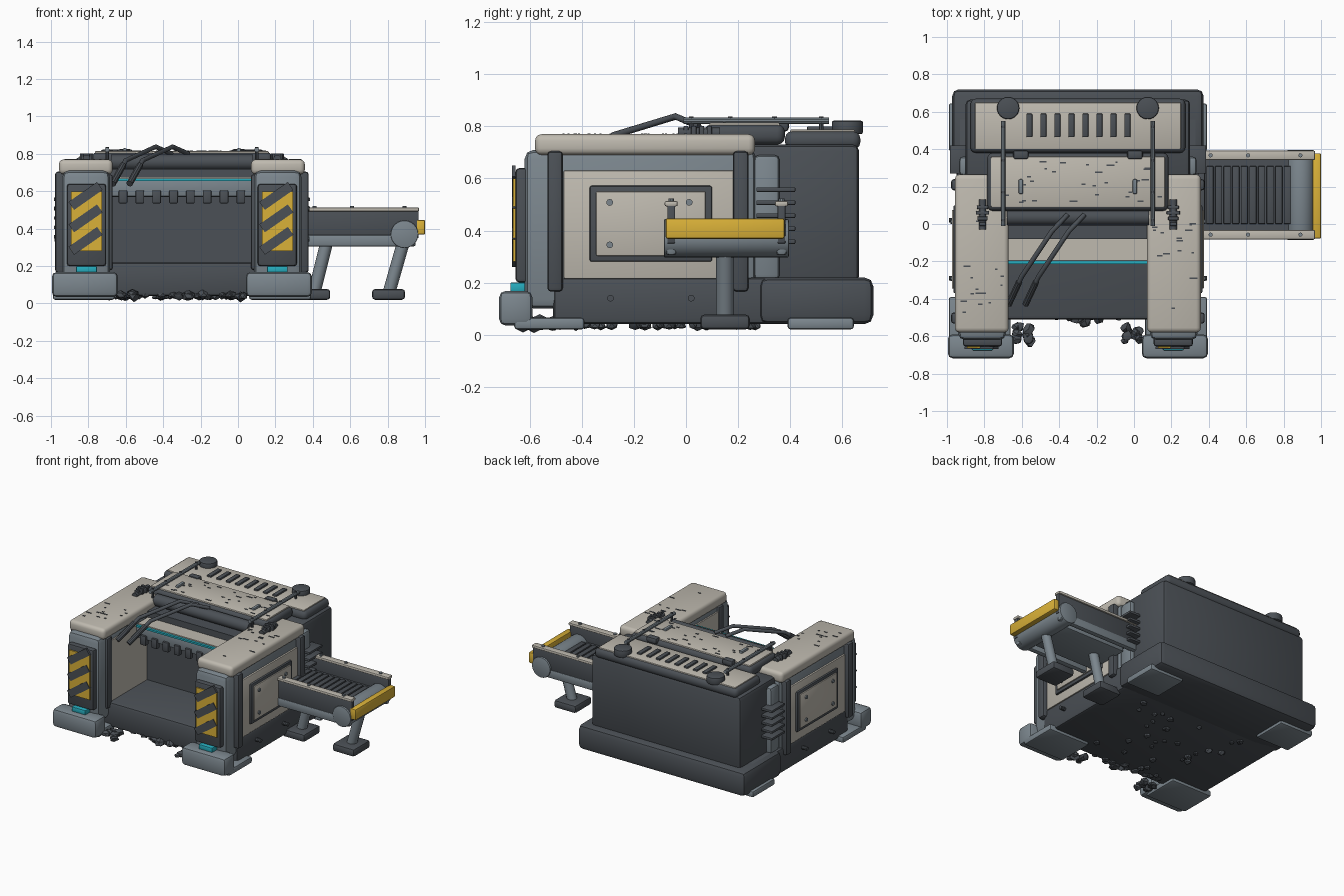
import bpy, bmesh, math, random
from mathutils import Vector, Matrix

if "Cube" in bpy.data.objects:
    bpy.data.objects.remove(bpy.data.objects["Cube"])

random.seed(4)
CX = -0.30  # centre line of the main body


def mat(name, c):
    m = bpy.data.materials.new(name)
    m.diffuse_color = (*c, 1)
    m.use_nodes = True
    m.node_tree.nodes["Principled BSDF"].inputs["Base Color"].default_value = m.diffuse_color
    return m


DARK = mat("dark_metal", (0.07, 0.08, 0.092))
GREY = mat("grey_metal", (0.2, 0.24, 0.27))
BEIGE = mat("beige_paint", (0.52, 0.49, 0.43))
YELLOW = mat("yellow_paint", (0.7, 0.44, 0.04))
CYAN = mat("cyan_light", (0.02, 0.42, 0.52))


def finish(bm, name, m):
    me = bpy.data.meshes.new(name)
    bm.to_mesh(me)
    bm.free()
    ob = bpy.data.objects.new(name, me)
    bpy.context.collection.objects.link(ob)
    me.materials.append(m)
    bpy.context.view_layer.objects.active = ob
    ob.select_set(True)
    bpy.ops.object.shade_smooth_by_angle(angle=math.radians(35))
    ob.select_set(False)
    return ob


def box(name, x, y, z, m, bevel=0.0, seg=2, rot=None):
    """Box from (min, max) ranges, with rounded edges and optional turn about its centre."""
    bm = bmesh.new()
    bmesh.ops.create_cube(bm, size=1)
    bmesh.ops.scale(bm, verts=bm.verts, vec=(x[1] - x[0], y[1] - y[0], z[1] - z[0]))
    if bevel:
        bmesh.ops.bevel(bm, geom=bm.edges[:], offset=bevel, segments=seg, profile=0.5, affect='EDGES')
    if rot:
        bmesh.ops.rotate(bm, verts=bm.verts, matrix=Matrix.Rotation(rot[0], 3, rot[1]))
    bmesh.ops.translate(bm, verts=bm.verts, vec=(sum(x) / 2, sum(y) / 2, sum(z) / 2))
    return finish(bm, name, m)


def rod(name, a, b, r, m, sides=16, bevel=0.0):
    """Cylinder between two points."""
    a, b = Vector(a), Vector(b)
    bm = bmesh.new()
    bmesh.ops.create_cone(bm, cap_ends=True, segments=sides, radius1=r, radius2=r, depth=(b - a).length)
    if bevel:
        rim = [e for e in bm.edges if abs(e.verts[0].co.z - e.verts[1].co.z) < 1e-5]
        bmesh.ops.bevel(bm, geom=rim, offset=bevel, segments=2, profile=0.5, affect='EDGES')
    q = (b - a).to_track_quat('Z', 'Y')
    bm.transform(Matrix.Translation((a + b) / 2) @ q.to_matrix().to_4x4())
    return finish(bm, name, m)


def around(c, h):
    return (c - h, c + h)


def side(s, a, b):
    """x range measured outward from the centre line on side s."""
    return tuple(sorted((CX + s * a, CX + s * b)))


# base slab and rear housing
box("base_slab", around(CX, 0.65), (-0.51, 0.58), (0.04, 0.22), DARK, 0.02)
box("rear_bumper_base", around(CX, 0.672), (0.28, 0.72), (0.04, 0.22), DARK, 0.035)
box("rear_housing", around(CX, 0.6), (0.24, 0.665), (0.2, 0.73), DARK, 0.025)
box("bay_back_wall", around(CX, 0.4), (-0.08, 0.3), (0.2, 0.72), DARK)

# front opening: lintel, hanging teeth, light strip, roof roller
box("lintel", around(CX, 0.39), (-0.2, -0.04), (0.57, 0.665), GREY, 0.012)
box("lintel_top_panel", around(CX, 0.37), (-0.195, -0.045), (0.66, 0.675), BEIGE)
box("lintel_light", around(CX, 0.37), (-0.215, -0.197), (0.655, 0.668), CYAN)
rod("roof_front_bar", (-0.68, 0.035, 0.755), (0.08, 0.035, 0.755), 0.042, DARK)
box("lintel_rear_edge", around(CX, 0.385), (-0.06, 0.0), (0.65, 0.71), DARK, 0.01)
for i in range(8):
    x = -0.615 + i * 0.09
    box("hanging_tooth", around(x, 0.023), (-0.215, -0.18), (0.535, 0.605), DARK, 0.006)

# roof slabs with painted panels
box("roof_mid_slab", around(CX, 0.485), (0.07, 0.38), (0.73, 0.808), DARK, 0.03, 3)
box("roof_mid_panel", around(CX, 0.465), (0.09, 0.36), (0.795, 0.815), BEIGE, 0.006)
box("roof_rear_slab", around(CX, 0.575), (0.38, 0.67), (0.71, 0.782), DARK, 0.03, 3)
box("roof_rear_panel", around(CX, 0.55), (0.4, 0.65), (0.77, 0.788), BEIGE, 0.006)
for i in range(8):
    box("roof_vent_slot", around(-0.56 + i * 0.075, 0.016), (0.465, 0.59), (0.78, 0.8), DARK, 0.004)

# paired parts of the body
for s in (-1, 1):
    xc = CX + s * 0.51
    # tower body and cap
    box("tower_body", side(s, 0.385, 0.64), (-0.62, 0.27), (0.1, 0.71), GREY, 0.035, 2)
    box("tower_cap", side(s, 0.37, 0.657), (-0.58, 0.265), (0.69, 0.77), BEIGE, 0.025, 3)
    box("tower_inner_panel", side(s, 0.375, 0.40), (-0.48, -0.08), (0.21, 0.66), BEIGE)
    box("tower_inner_pillar", side(s, 0.37, 0.42), (-0.54, -0.48), (0.18, 0.69), DARK, 0.012)
    box("tower_side_panel", side(s, 0.6, 0.652), (-0.47, 0.2), (0.215, 0.63), BEIGE, 0.005)
    for y in (-0.503, 0.21):
        box("tower_side_pillar", side(s, 0.61, 0.678), around(y, 0.03), (0.165, 0.705), DARK, 0.015)
    # bolted access plate
    box("access_frame", side(s, 0.64, 0.666), (-0.37, 0.1), (0.28, 0.572), DARK, 0.008)
    box("access_plate", side(s, 0.65, 0.674), (-0.345, 0.075), (0.303, 0.55), BEIGE, 0.005)
    for y in (-0.293, 0.012):
        for z in (0.345, 0.508):
            rod("access_bolt", (CX + s * 0.665, y, z), (CX + s * 0.682, y, z), 0.013, GREY, 10)
    # hazard panel and status light
    box("hazard_backing", around(xc, 0.105), (-0.655, -0.6), (0.2, 0.64), DARK, 0.015)
    box("hazard_panel", around(xc, 0.083), (-0.664, -0.64), (0.28, 0.6), YELLOW)
    for z in (0.575, 0.455, 0.335):
        box("hazard_stripe", around(xc - 0.005, 0.093), (-0.669, -0.655), around(z, 0.026), DARK,
            rot=(math.radians(-35), 'Y'))
    box("status_light", around(xc, 0.055), (-0.675, -0.6), (0.165, 0.2), CYAN, 0.005)
    # feet
    fx = side(s, 0.342, 0.695)
    box("front_foot", fx, (-0.718, -0.59), (0.035, 0.168), GREY, 0.025)
    box("front_foot_pad", side(s, 0.36, 0.69), (-0.66, -0.39), (0.02, 0.065), GREY, 0.012)
    box("rear_foot_pad", side(s, 0.42, 0.69), (0.39, 0.645), (0.02, 0.065), GREY, 0.012)
    # side cooling vents
    box("vent_column", side(s, 0.56, 0.635), (0.26, 0.36), (0.21, 0.69), GREY, 0.02)
    for i in range(5):
        z = 0.357 + i * 0.05
        box("side_vent_fin", side(s, 0.59, 0.685), (0.27, 0.42), around(z, 0.009), DARK, 0.004)
    for y in (-0.29, 0.02):
        rod("base_bolt", (CX + s * 0.64, y, 0.14), (CX + s * 0.69, y, 0.14), 0.013, DARK, 10)
    # tower roof fitting
    rod("roof_coupling", (xc, -0.03, 0.775), (xc, 0.13, 0.775), 0.02, DARK, 12)
    for i, r in enumerate((0.018, 0.028, 0.036, 0.03)):
        y = 0.0 + i * 0.03
        box("coupling_ring", around(xc, r), around(y, 0.01), (0.755, 0.802), DARK, 0.005)
    # roof rails, end discs, latches and grips
    x = CX + s * 0.4
    rod("roof_rail", (x, -0.01, 0.822), (x, 0.55, 0.822), 0.013, GREY, 10)
    for y in (0.02, 0.17, 0.34, 0.52):
        rod("rail_post", (x, y, 0.76), (x, y, 0.838), 0.009, DARK, 8)
    x = CX + s * 0.373
    rod("roof_disc", (x, 0.62, 0.77), (x, 0.62, 0.822), 0.06, DARK, 24, 0.008)
    x = CX + s * 0.305
    box("roof_latch", around(x, 0.042), around(0.37, 0.025), (0.78, 0.825), DARK, 0.014)
    box("roof_grip", around(x, 0.012), around(0.2, 0.04), (0.8, 0.83), GREY, 0.008)

# two bent cables over the front
for dx in (0, 0.09):
    pts = [(-0.67, -0.43, 0.64), (-0.6, -0.28, 0.765), (-0.44, -0.04, 0.838), (-0.355, 0.05, 0.80)]
    cu = bpy.data.curves.new("front_cable", 'CURVE')
    cu.dimensions = '3D'
    cu.bevel_depth = 0.013
    cu.bevel_resolution = 2
    cu.use_fill_caps = True
    sp = cu.splines.new('POLY')
    sp.points.add(len(pts) - 1)
    for p, c in zip(sp.points, pts):
        p.co = (c[0] + dx, c[1], c[2], 1)
    ob = bpy.data.objects.new("front_cable", cu)
    bpy.context.collection.objects.link(ob)
    cu.materials.append(DARK)
    a = Vector((pts[0][0] + dx, *pts[0][1:]))
    b = Vector((pts[1][0] + dx, *pts[1][1:]))
    rod("cable_sleeve", a, a.lerp(b, 0.8), 0.018, DARK, 10)

# side conveyor
YC = 0.155
box("conveyor_bed", (0.3, 0.86), around(YC, 0.2), (0.35, 0.405), DARK)
for i in range(11):
    box("conveyor_slat", around(0.36 + i * 0.046, 0.019), around(YC, 0.155), (0.4, 0.425), DARK, 0.005)
for s in (-1, 1):
    y = YC + s * 0.212
    box("conveyor_side", (0.32, 0.965), around(y, 0.015), (0.35, 0.5), DARK, 0.004)
    box("conveyor_rail_cap", (0.3, 0.968), around(y, 0.025), (0.493, 0.513), BEIGE, 0.006)
    box("conveyor_lower_beam", (0.3, 0.95), around(y, 0.02), (0.305, 0.368), GREY, 0.012)
    for x in (0.41, 0.61, 0.89):
        rod("rail_bolt", (x, y, 0.505), (x, y, 0.522), 0.011, GREY, 10)
rod("conveyor_drum", (0.89, YC - 0.24, 0.37), (0.89, YC + 0.24, 0.37), 0.074, GREY, 24, 0.006)
box("conveyor_end_bar", (0.955, 1.0), around(YC - 0.005, 0.228), (0.368, 0.447), YELLOW, 0.008)
box("conveyor_under_beam", (0.35, 0.93), around(YC, 0.16), (0.31, 0.36), GREY, 0.012)
for top, foot in ((0.475, 0.405), (0.885, 0.805)):
    rod("conveyor_leg", (top, YC - 0.005, 0.33), (foot, YC - 0.005, 0.05), 0.034, GREY, 12)
    box("conveyor_foot", around(foot, 0.088), around(YC - 0.005, 0.095), (0.02, 0.077), DARK, 0.016)

# paint chips on the roof panels and caps
areas = [((-0.74, 0.14), (0.1, 0.34), 0.815, 30), ((-0.92, -0.7), (-0.5, 0.02), 0.77, 14),
         ((0.1, 0.32), (-0.5, 0.02), 0.77, 14)]
for xr, yr, z, n in areas:
    for _ in range(n):
        x, y = random.uniform(*xr), random.uniform(*yr)
        w = random.uniform(0.006, 0.022)
        box("paint_chip", around(x, w), around(y, 0.004), (z - 0.004, z + 0.003), DARK)


# rubble in front of the bay and stuck beneath the base
def rock(x, y, z, r):
    bm = bmesh.new()
    bmesh.ops.create_icosphere(bm, subdivisions=1, radius=r)
    for v in bm.verts:
        v.co *= random.uniform(0.75, 1.15)
        v.co.z *= 0.75
        v.co += Vector((x, y, z))
    finish(bm, "rubble", DARK)


for xr, yr, n in (((-0.63, -0.55), (-0.65, -0.54), 9), ((-0.32, -0.14), (-0.53, -0.49), 8),
                  ((-0.07, 0.03), (-0.64, -0.53), 9), ((-0.6, 0.0), (-0.5, -0.46), 12)):
    for _ in range(n):
        r = random.uniform(0.022, 0.036)
        rock(random.uniform(*xr), random.uniform(*yr), random.uniform(0.035, 0.055), r)
for _ in range(30):
    rock(random.uniform(-0.7, 0.15), random.uniform(-0.45, 0.3), 0.035, random.uniform(0.015, 0.03))
